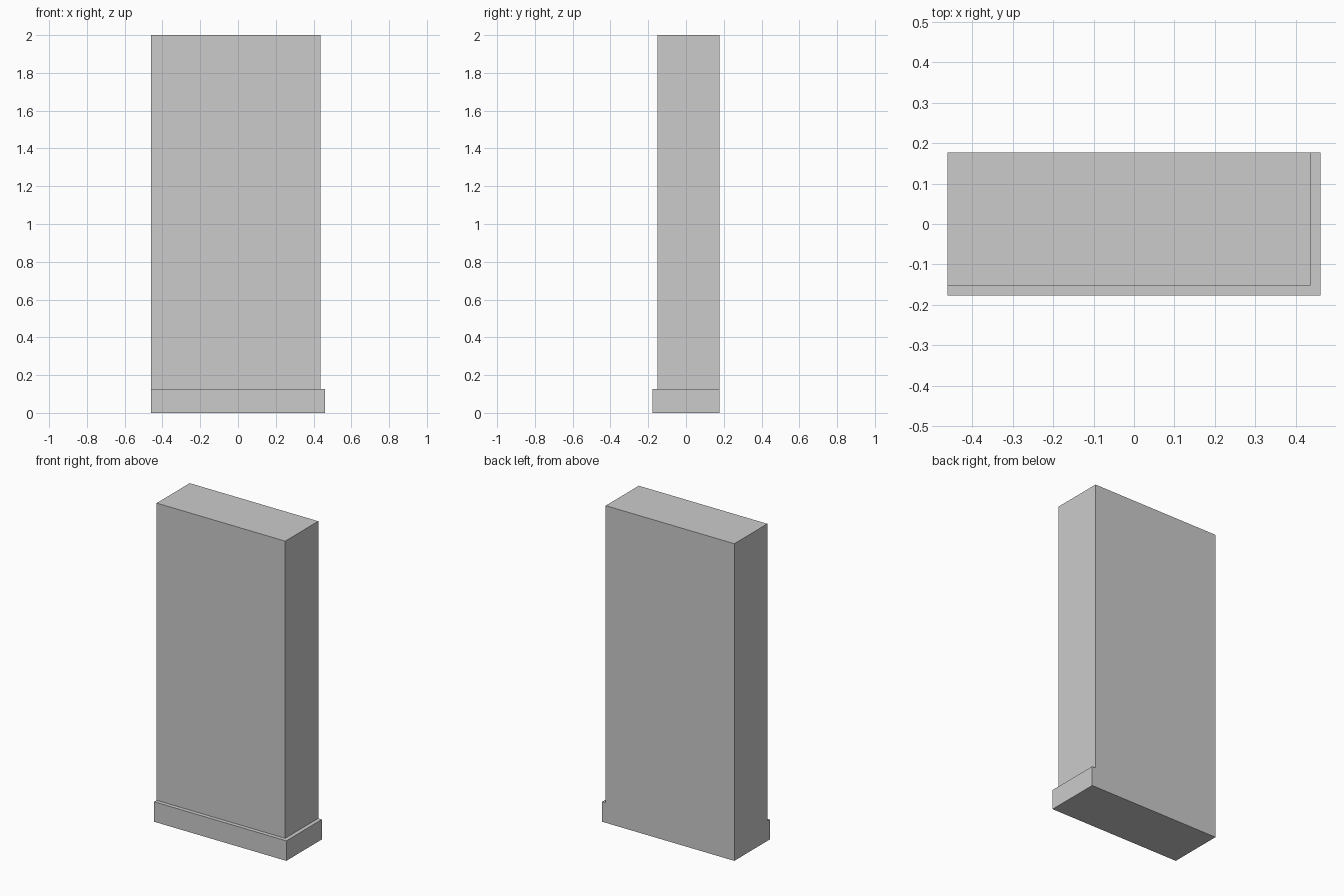
import bpy

if "Cube" in bpy.data.objects:
    bpy.data.objects.remove(bpy.data.objects["Cube"])

# Overall footprint; wall is flush with the plinth at the left and back
X0, X1 = -0.461, 0.461
Y0, Y1 = -0.177, 0.177
PLINTH_TOP, TOP = 0.126, 2.0
LEDGE = 0.025


def box(name, lo, hi):
    """Axis-aligned box between two corners, with its scale applied."""
    centre = [(a + b) / 2 for a, b in zip(lo, hi)]
    bpy.ops.mesh.primitive_cube_add(size=1, location=centre)
    ob = bpy.context.object
    ob.name = name
    ob.scale = [b - a for a, b in zip(lo, hi)]
    bpy.ops.object.transform_apply(location=False, rotation=False, scale=True)
    return ob


# Plinth stepping out at the front and right
box("plinth", (X0, Y0, 0), (X1, Y1, PLINTH_TOP))

# Tall wall slab standing on the plinth
box("wall", (X0, Y0 + LEDGE, PLINTH_TOP), (X1 - LEDGE, Y1, TOP))
